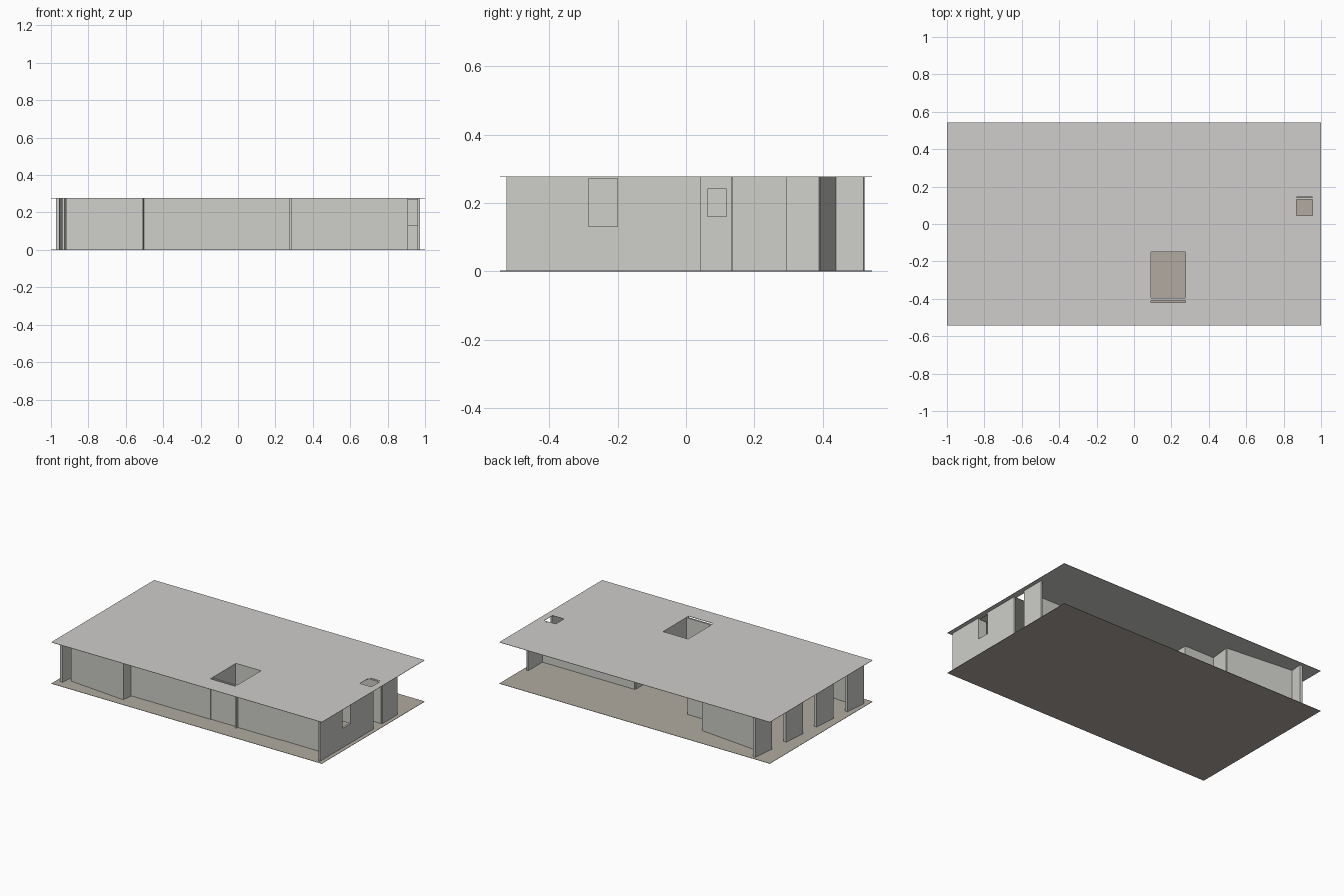
import bpy, bmesh
from mathutils import Vector

cube = bpy.data.objects.get("Cube")
if cube:
    bpy.data.objects.remove(cube, do_unlink=True)

HEIGHT = 0.278
SHEET = 0.002


def material(name, r, g, b):
    m = bpy.data.materials.new(name)
    m.use_nodes = True
    m.diffuse_color = (r, g, b, 1)
    m.node_tree.nodes["Principled BSDF"].inputs["Base Color"].default_value = (r, g, b, 1)
    return m


wall_grey = material("wall_grey", 0.62, 0.62, 0.59)
roof_grey = material("roof_grey", 0.62, 0.61, 0.60)
floor_taupe = material("floor_taupe", 0.44, 0.40, 0.35)


def panel(name, origin, u, v, size, thick, mat, holes=()):
    """Rectangular panel spanned by u and v, with rectangular holes (u0, u1, v0, v1)."""
    us = sorted({0, size[0], *[c for h in holes for c in h[:2]]})
    vs = sorted({0, size[1], *[c for h in holes for c in h[2:]]})
    n = u.cross(v).normalized()
    bm = bmesh.new()
    for a, b in zip(us, us[1:]):
        for c, d in zip(vs, vs[1:]):
            mu, mv = (a + b) / 2, (c + d) / 2
            if any(h[0] < mu < h[1] and h[2] < mv < h[3] for h in holes):
                continue
            bm.faces.new([bm.verts.new(origin + u * s + v * t - n * thick / 2)
                          for s, t in ((a, c), (b, c), (b, d), (a, d))])
    bmesh.ops.remove_doubles(bm, verts=bm.verts, dist=0.0001)
    ext = bmesh.ops.extrude_face_region(bm, geom=bm.faces[:], use_keep_orig=True)
    moved = [e for e in ext["geom"] if isinstance(e, bmesh.types.BMVert)]
    bmesh.ops.translate(bm, verts=moved, vec=n * thick)
    bmesh.ops.recalc_face_normals(bm, faces=bm.faces[:])
    mesh = bpy.data.meshes.new(name)
    bm.to_mesh(mesh)
    bm.free()
    mesh.materials.append(mat)
    obj = bpy.data.objects.new(name, mesh)
    bpy.context.scene.collection.objects.link(obj)
    return obj


X, Y, Z = Vector((1, 0, 0)), Vector((0, 1, 0)), Vector((0, 0, 1))


def wall(name, start, end, thick=0.012, holes=()):
    """Full-height wall between two plan points."""
    a, b = Vector((*start, 0.001)), Vector((*end, 0.001))
    return panel(name, a, (b - a).normalized(), Z,
                 ((b - a).length, HEIGHT - 0.002), thick, wall_grey, holes)


# Floor and roof sheets, the roof with a courtyard opening and a small skylight
corner = Vector((-1, -0.543, 0))
panel("floor", corner + Z * SHEET / 2, X, Y, (2, 1.086), SHEET, floor_taupe)
panel("roof", corner + Z * (HEIGHT - SHEET / 2), X, Y, (2, 1.086), SHEET, roof_grey,
      [(1.09, 1.275, 0.123, 0.393), (1.87, 1.955, 0.588, 0.688)])

# Right side walls with the entrance gap between them
wall("right_wall", (0.967, -0.525), (0.967, 0.043), holes=[(0.24, 0.325, 0.13, 0.27)])
wall("right_rear_wall", (0.967, 0.135), (0.967, 0.295))
wall("rear_hall_wall", (0.967, 0.137), (0.28, 0.137))

# Reveals beside the right window
for side, y in (("front", -0.288), ("rear", -0.198)):
    panel("window_reveal_" + side, Vector((0.91, y, 0.13)), X, Z, (0.052, 0.14),
          0.004, wall_grey)

# Front walls
wall("front_right_wall", (0.605, -0.402), (0.91, -0.402))
wall("front_middle_wall", (0.285, -0.405), (0.605, -0.405))
wall("courtyard_front_wall", (0.08, -0.402), (0.28, -0.402))
wall("front_left_wall", (-0.505, -0.405), (0.08, -0.405))

# Courtyard and inner partitions
wall("courtyard_left_wall", (0.08, -0.411), (0.08, -0.14))
wall("courtyard_right_wall", (0.281, -0.425), (0.281, 0.137))
wall("courtyard_rear_wall", (0.08, -0.142), (0.281, -0.142))
wall("entrance_partition", (0.605, -0.402), (0.605, 0.137),
     holes=[(0.465, 0.52, 0.16, 0.24)])

# Left wing, turned slightly in plan: front and rear walls with short returns
wall("wing_front_wall", (-0.92, -0.441), (-0.512, -0.478))
wall("wing_front_return", (-0.515, -0.48), (-0.502, -0.36))
wall("wing_rear_wall", (-0.877, 0.434), (-0.395, 0.386))
wall("wing_rear_return", (-0.398, 0.39), (-0.415, 0.24))
wall("rear_centre_wall", (-0.415, 0.247), (-0.19, 0.247))
wall("rear_centre_return", (-0.195, 0.25), (-0.195, -0.05))

# Row of blade columns along the left side
along = Vector((-0.095, -1)).normalized()
for i in range(4):
    start = Vector((-0.868, 0.52)) + along * 0.286 * i
    wall(f"blade_column_{i + 1}", start, start + along * 0.157, thick=0.02)
